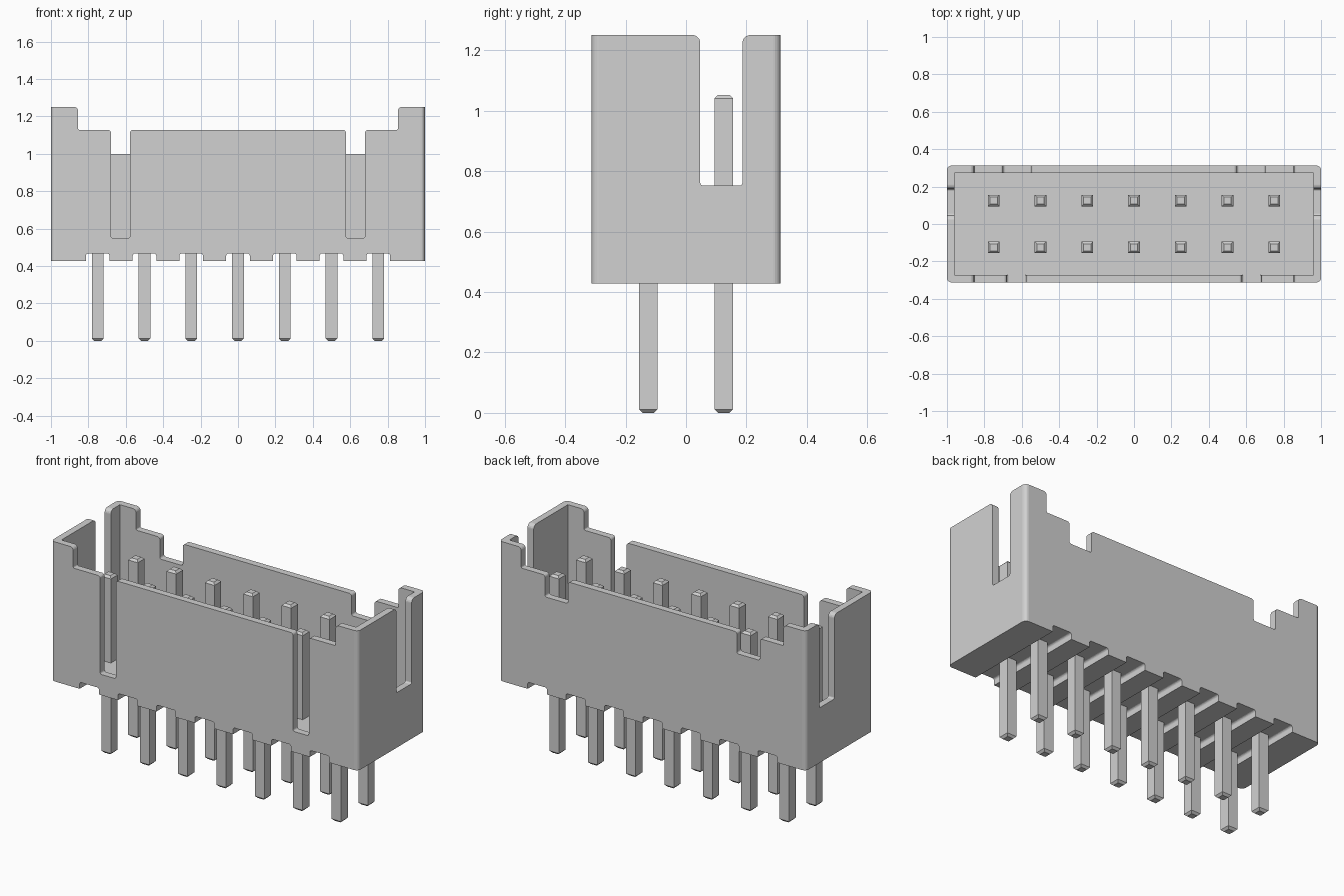
import bpy, bmesh
from math import tan
from mathutils import Vector

cube = bpy.data.objects.get("Cube")
if cube:
    bpy.data.objects.remove(cube, do_unlink=True)

grey = bpy.data.materials.new("light grey")
grey.use_nodes = True
grey.diffuse_color = (0.64, 0.64, 0.64, 1)
grey.node_tree.nodes["Principled BSDF"].inputs["Base Color"].default_value = (0.64, 0.64, 0.64, 1)


def add_object(name, bm):
    bmesh.ops.recalc_face_normals(bm, faces=bm.faces)
    mesh = bpy.data.meshes.new(name)
    bm.to_mesh(mesh)
    bm.free()
    mesh.materials.append(grey)
    obj = bpy.data.objects.new(name, mesh)
    bpy.context.collection.objects.link(obj)
    return obj


def box(lo, hi):
    bm = bmesh.new()
    bmesh.ops.create_cube(bm, size=1)
    for v in bm.verts:
        v.co = [(a + b) / 2 + c * (b - a) for a, b, c in zip(lo, hi, v.co)]
    return bm


def rounded(points, steps=5):
    """Round each (u, v, radius) corner of an outline."""
    out = []
    for i, (u, v, r) in enumerate(points):
        p = Vector((u, v))
        if r == 0:
            out.append(p)
            continue
        a = (Vector(points[i - 1][:2]) - p).normalized()
        b = (Vector(points[(i + 1) % len(points)][:2]) - p).normalized()
        d = r / tan(a.angle(b) / 2)
        centre = p + (a + b).normalized() * (r * r + d * d) ** 0.5
        start, end = p + a * d - centre, p + b * d - centre
        out += [centre + start.lerp(end, k / steps).normalized() * r for k in range(steps + 1)]
    return out


def prism(name, points, axis, lo, hi):
    """Extrude a (horizontal, z) outline along the x or y axis."""
    bm = bmesh.new()
    place = (lambda p, t: (p.x, t, p.y)) if axis == "y" else (lambda p, t: (t, p.x, p.y))
    face = bm.faces.new([bm.verts.new(place(p, lo)) for p in rounded(points)])
    ext = bmesh.ops.extrude_face_region(bm, geom=[face], use_keep_orig=True)
    move = Vector(place(Vector((0, 0)), hi - lo))
    bmesh.ops.translate(bm, vec=move, verts=[g for g in ext["geom"] if isinstance(g, bmesh.types.BMVert)])
    bmesh.ops.remove_doubles(bm, verts=bm.verts, dist=0.0002)
    return add_object(name, bm)


def mirrored(half):
    return half + [(-u, v, r) for u, v, r in reversed(half)]


def cut(target, cutter):
    mod = target.modifiers.new("cut", "BOOLEAN")
    mod.operation, mod.solver, mod.object = "DIFFERENCE", "EXACT", cutter
    bpy.context.view_layer.update()
    result = bpy.data.meshes.new_from_object(target.evaluated_get(bpy.context.evaluated_depsgraph_get()))
    target.modifiers.clear()
    target.data = result
    bpy.data.objects.remove(cutter, do_unlink=True)


# Housing block with softened upright corners
bm = box((-1, -0.3125, 0.428), (1, 0.3125, 1.25))
upright = [e for e in bm.edges if abs(e.verts[0].co.z - e.verts[1].co.z) > 0.1]
bmesh.ops.bevel(bm, geom=upright, offset=0.025, segments=5, profile=0.5, affect="EDGES")
housing = add_object("housing", bm)

# Open cavity
cut(housing, add_object("cavity_cutter", box((-0.96, -0.272, 0.545), (0.96, 0.272, 1.5))))


# Lowered long walls: two deep slots in front, two shallow notches behind
def wall_cutter(name, outer, inner, depth, lo, hi):
    half = [(-0.877, 1.4, 0), (-0.877, 1.25, 0), (-0.855, 1.25, 0.02), (-0.855, 1.128, 0.008),
            (-outer, 1.128, 0.015), (-outer, depth, 0.012),
            (-inner, depth, 0.012), (-inner, 1.128, 0.015)]
    return prism(name, mirrored(half), "y", lo, hi)


cut(housing, wall_cutter("front_cutter", 0.68, 0.577, 0.55, -0.5, -0.2))
cut(housing, wall_cutter("back_cutter", 0.70, 0.55, 1.0, 0.2, 0.5))

# Key slot through both end walls
slot = [(u + 0.117, v, r) for u, v, r in mirrored(
    [(-0.097, 1.4, 0), (-0.097, 1.25, 0), (-0.07, 1.25, 0.025), (-0.07, 0.752, 0.01)])]
cut(housing, prism("key_cutter", slot, "x", -1.2, 1.2))

# Grooves across the underside, one per pin column
columns = [(i - 3) * 0.25 for i in range(7)]
for x in columns:
    groove = [(x + u, v, r) for u, v, r in mirrored([(-0.063, 0.3, 0), (-0.063, 0.467, 0.012)])]
    cut(housing, prism("groove_cutter", groove, "y", -0.5, 0.5))

# Two rows of square pins with tapered ends
for row, y in (("front", -0.125), ("back", 0.125)):
    for i, x in enumerate(columns):
        bm = box((x - 0.031, y - 0.031, 0), (x + 0.031, y + 0.031, 1.052))
        ends = [e for e in bm.edges if abs(e.verts[0].co.z - e.verts[1].co.z) < 0.1]
        bmesh.ops.bevel(bm, geom=ends, offset=0.012, segments=1, affect="EDGES")
        add_object(f"{row}_pin_{i + 1}", bm)
